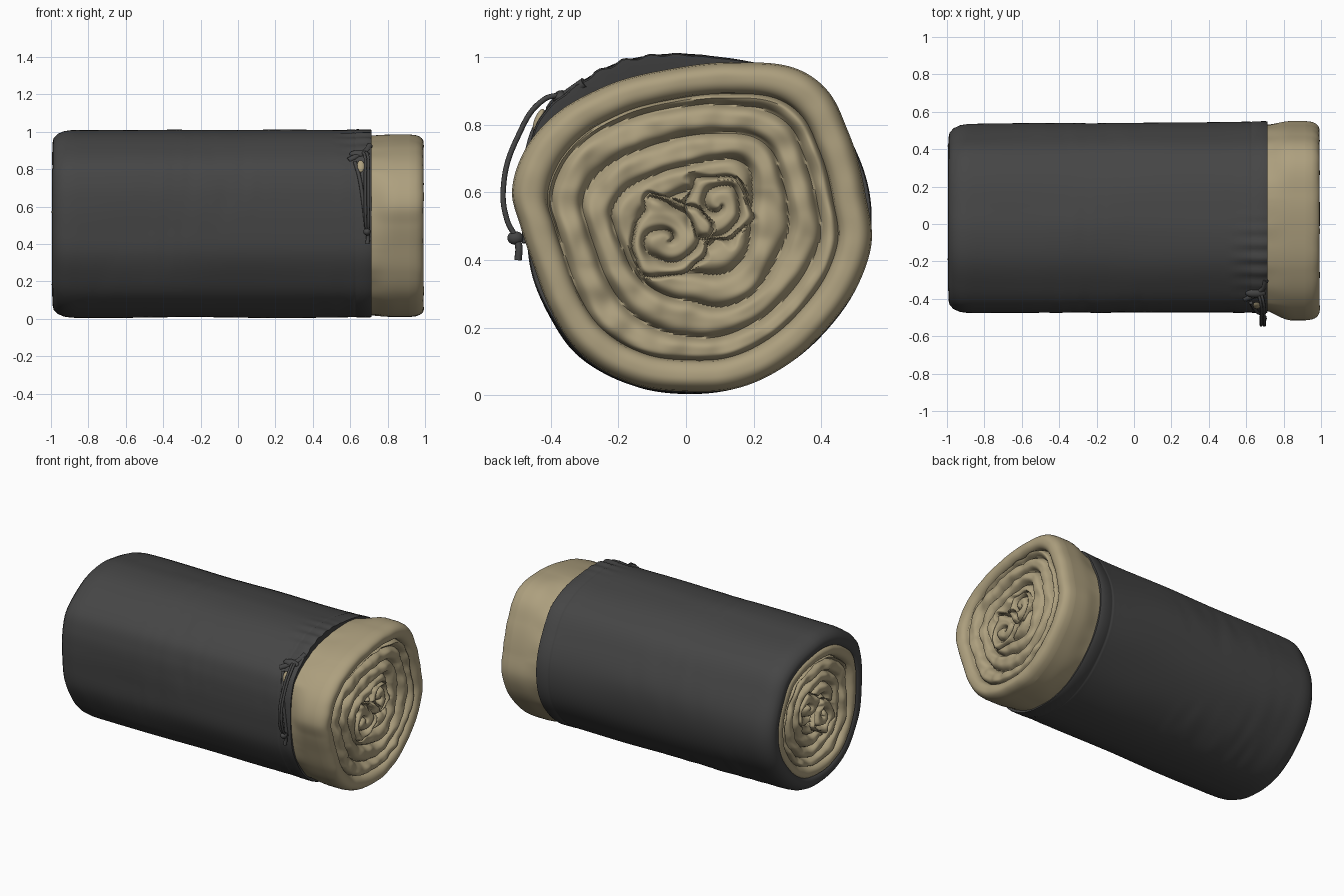
import bpy, math
from mathutils import Vector, noise

cube = bpy.data.objects.get("Cube")
if cube:
    bpy.data.objects.remove(cube, do_unlink=True)

N = 240                      # points around each section
RINGS = 120                  # rings across each end
CY, CZ = 0.03, 0.5           # axis of the roll


def material(name, color):
    m = bpy.data.materials.new(name)
    m.use_nodes = True
    m.diffuse_color = color
    m.node_tree.nodes["Principled BSDF"].inputs["Base Color"].default_value = color
    return m


khaki = material("khaki fabric", (0.42, 0.35, 0.21, 1))
charcoal = material("charcoal fabric", (0.06, 0.06, 0.06, 1))


def finish(obj, mat, angle=60):
    obj.data.materials.append(mat)
    bpy.ops.object.select_all(action="DESELECT")
    obj.select_set(True)
    bpy.context.view_layer.objects.active = obj
    bpy.ops.object.shade_smooth_by_angle(angle=math.radians(angle))


def outline(points):
    """Radius at each of N angles of a closed smooth profile (y, z)."""
    polar = sorted((math.atan2(z - CZ, y - CY) % math.tau, math.hypot(y - CY, z - CZ))
                   for y, z in points)
    n = len(polar)
    ext = [(a - math.tau, r) for a, r in polar] + polar + [(a + math.tau, r) for a, r in polar]
    radii = []
    for i in range(N):
        a = math.tau * i / N
        k = next(k for k in range(n - 1, 2 * n + 1) if ext[k + 1][0] > a)
        (a0, r0), (a1, r1), (a2, r2), (a3, r3) = ext[k - 1:k + 3]
        t, w = (a - a1) / (a2 - a1), a2 - a1
        m1, m2 = w * (r2 - r0) / (a2 - a0), w * (r3 - r1) / (a3 - a1)
        radii.append(r1 + t * m1 + t * t * (3 * (r2 - r1) - 2 * m1 - m2)
                     + t ** 3 * (2 * (r1 - r2) + m1 + m2))
    return radii


def at(i, r):
    a = math.tau * i / N
    return CY + r * math.cos(a), CZ + r * math.sin(a)


def loft(name, rows, mat, closed_ends):
    verts = [v for row in rows for v in row]
    faces = [(j * N + i, j * N + (i + 1) % N, (j + 1) * N + (i + 1) % N, (j + 1) * N + i)
             for j in range(len(rows) - 1) for i in range(N)]
    if closed_ends:
        faces += [tuple(reversed(range(N))), tuple(range(len(verts) - N, len(verts)))]
    mesh = bpy.data.meshes.new(name)
    mesh.from_pydata(verts, [], faces)
    obj = bpy.data.objects.new(name, mesh)
    bpy.context.collection.objects.link(obj)
    finish(obj, mat)
    return obj


roll_outline = outline([
    (0, .01), (.15, .02), (.3, .09), (.42, .2), (.52, .35), (.55, .46), (.53, .6),
    (.48, .78), (.42, .9), (.33, .965), (.15, .985), (-.05, .965), (-.25, .91),
    (-.4, .82), (-.48, .72), (-.515, .6), (-.49, .5), (-.45, .38), (-.4, .25),
    (-.32, .13), (-.15, .03)])
cover_outline = outline([
    (0, .005), (.15, .02), (.3, .09), (.42, .2), (.515, .35), (.545, .47), (.543, .6),
    (.485, .76), (.4, .89), (.3, .95), (.1, 1), (-.05, 1.01), (-.2, .985), (-.32, .92),
    (-.43, .82), (-.465, .72), (-.475, .6), (-.47, .48), (-.45, .34), (-.4, .23),
    (-.32, .12), (-.15, .025)])


# Depth of the rolled layers below the end plane
CURLS = [(-0.05, 0.46, 0.11, 1), (0.1, 0.56, 0.1, -1)]


def layer_depth(i, f, y, z, seed):
    wob = noise.noise(Vector((y * 5, z * 5, seed)))
    fine = noise.noise(Vector((y * 13, z * 13, seed + 4)))
    if f > 0.81:                                   # outer wrap with rounded rim
        u = abs(2 * (f - 0.81) / 0.19 - 1)
        drop = 0.075 if f > 0.9 else 0.045
        return drop * (1 - math.sqrt(max(0, 1 - u ** 2.4))) + 0.003 * fine
    angle = math.tau * i / N
    p = f / 0.81 * 4.6 - angle / math.tau + 0.45 * wob * (0.81 - f) / 0.4
    recess = 0.008 + 0.012 * (1 - f)
    seam = 0
    for cy, cz, size, turn in CURLS:               # two crumpled folds at the core
        d = math.hypot(y - cy, z - cz) / size * (1 + 0.35 * fine)
        seam = max(seam, 1 - abs(d - 1) / 0.2)
        if d < 1:
            p = d * 1.4 - turn * math.atan2(z - cz, y - cy) / math.tau + 0.6 * wob
            recess = 0.01
    u = max(seam, abs(2 * (p % 1) - 1))
    if f > 0.76:                                   # crease under the outer wrap
        u = max(u, (f - 0.76) / 0.05)
    return recess + 0.042 * u ** 3.5 + 0.016 * fine


def end_rows(radii, plane, side, seed):
    rows = []
    for j in range(RINGS + 1):
        f = max(j / RINGS, 0.005)
        row = []
        for i in range(N):
            y, z = at(i, radii[i] * f)
            row.append((plane - side * layer_depth(i, f, y, z, seed), y, z))
        rows.append(row)
    return rows


# Rolled padding, with layered spirals at both ends
left_radii = [r * 0.83 for r in cover_outline]
rows = end_rows(left_radii, -0.994, -1, 9)
rows.append([(-0.6, *at(i, r)) for i, r in enumerate(left_radii)])
for k in range(13):
    x = 0.6 + 0.315 * k / 12
    t = min(1, max(0, (x - 0.68) / 0.16))
    t = t * t * (3 - 2 * t)
    row = []
    for i in range(N):
        under_cover = min(cover_outline[i] * 0.965, roll_outline[i] * 0.985)
        r = under_cover * (1 - t) + roll_outline[i] * t
        y, z = at(i, r)
        r += 0.008 * noise.noise(Vector((x * 7, y * 9, z * 9))) * (1 - t)
        row.append((x, *at(i, r)))
    rows.append(row)
rows += reversed(end_rows(roll_outline, 0.992, 1, 2))
loft("rolled_padding", rows, khaki, True)

# Fabric cover with a turned-in left lip and a hem on the right
profile = [(-.93, .8), (-.97, .79), (-.985, .82), (-.992, .86), (-.986, .91),
           (-.965, .955), (-.93, .985), (-.89, .996)]
profile += [(-0.86 + 1.47 * k / 70, 0.997) for k in range(71)]
profile += [(.622, .998), (.627, .993), (.633, .999), (.68, 1.002), (.705, 1.002),
            (.715, .995), (.713, .97), (.7, .88)]
rows = []
for x, s in profile:
    row = []
    for i in range(N):
        y, z = at(i, cover_outline[i])
        angle = math.tau * i / N
        taper = 0.03 * max(0, math.cos(angle)) * (0.71 - x) / 1.7
        r = cover_outline[i] * (s - taper)
        patch = max(0, noise.noise(Vector((x * 2, y * 2, z * 2 + 7))))
        crease = noise.noise(Vector((x * 14, y * 2.5, z * 2.5)))
        r += 0.009 * crease * patch + 0.006 * noise.noise(Vector((x * 2, y * 3, z * 3)))
        gather = max(0, 1 - abs(angle - 2) / 0.55) * max(0, min(1, (x - 0.5) / 0.15))
        r += 0.006 * gather * math.sin(angle * 42)
        row.append((x, *at(i, r)))
    rows.append(row)
loft("fabric_cover", rows, charcoal, False)


# Drawcord, its knots and the small opening beside it
def cord(name, points, radius):
    data = bpy.data.curves.new(name, "CURVE")
    data.dimensions = "3D"
    data.bevel_depth = radius
    data.bevel_resolution = 3
    data.use_fill_caps = True
    spline = data.splines.new("BEZIER")
    spline.bezier_points.add(len(points) - 1)
    for bp, co in zip(spline.bezier_points, points):
        bp.co = co
        bp.handle_left_type = bp.handle_right_type = "AUTO"
    obj = bpy.data.objects.new(name, data)
    bpy.context.collection.objects.link(obj)
    bpy.context.view_layer.objects.active = obj
    bpy.ops.object.select_all(action="DESELECT")
    obj.select_set(True)
    bpy.ops.object.convert(target="MESH")
    finish(bpy.context.object, charcoal)


def ball(name, location, scale, mat, tilt=0):
    bpy.ops.mesh.primitive_uv_sphere_add(segments=20, ring_count=12, location=location,
                                         rotation=(tilt, 0, 0))
    obj = bpy.context.object
    obj.name = name
    obj.scale = scale
    finish(obj, mat)


for n, dx in enumerate((0, 0.016)):
    cord(f"drawcord_{n + 1}", [
        (.66 + dx, -.36, .89), (.677 + dx, -.42, .875), (.68 + dx, -.5, .76),
        (.68 + dx, -.54, .62), (.682 + dx, -.53, .52), (.688 + dx / 2, -.505, .47)], 0.008)
cord("drawcord_tail", [(.69, -.505, .47), (.695, -.495, .44), (.692, -.497, .4)], 0.011)
ball("cord_knot", (.69, -.505, .465), (.02, .024, .02), charcoal)
ball("cord_toggle", (.65, -.37, .88), (.055, .025, .022), charcoal, 0.4)
cord("gathered_hem", [(.59, -.4, .845), (.63, -.385, .865), (.68, -.35, .89), (.705, -.3, .925)], 0.016)
cord("hem_opening_edge", [(.625, -.42, .84), (.65, -.46, .75), (.67, -.475, .62), (.69, -.475, .45)], 0.01)
ball("padding_in_opening", (.656, -.436, .815), (.02, .012, .035), khaki, -0.4)
